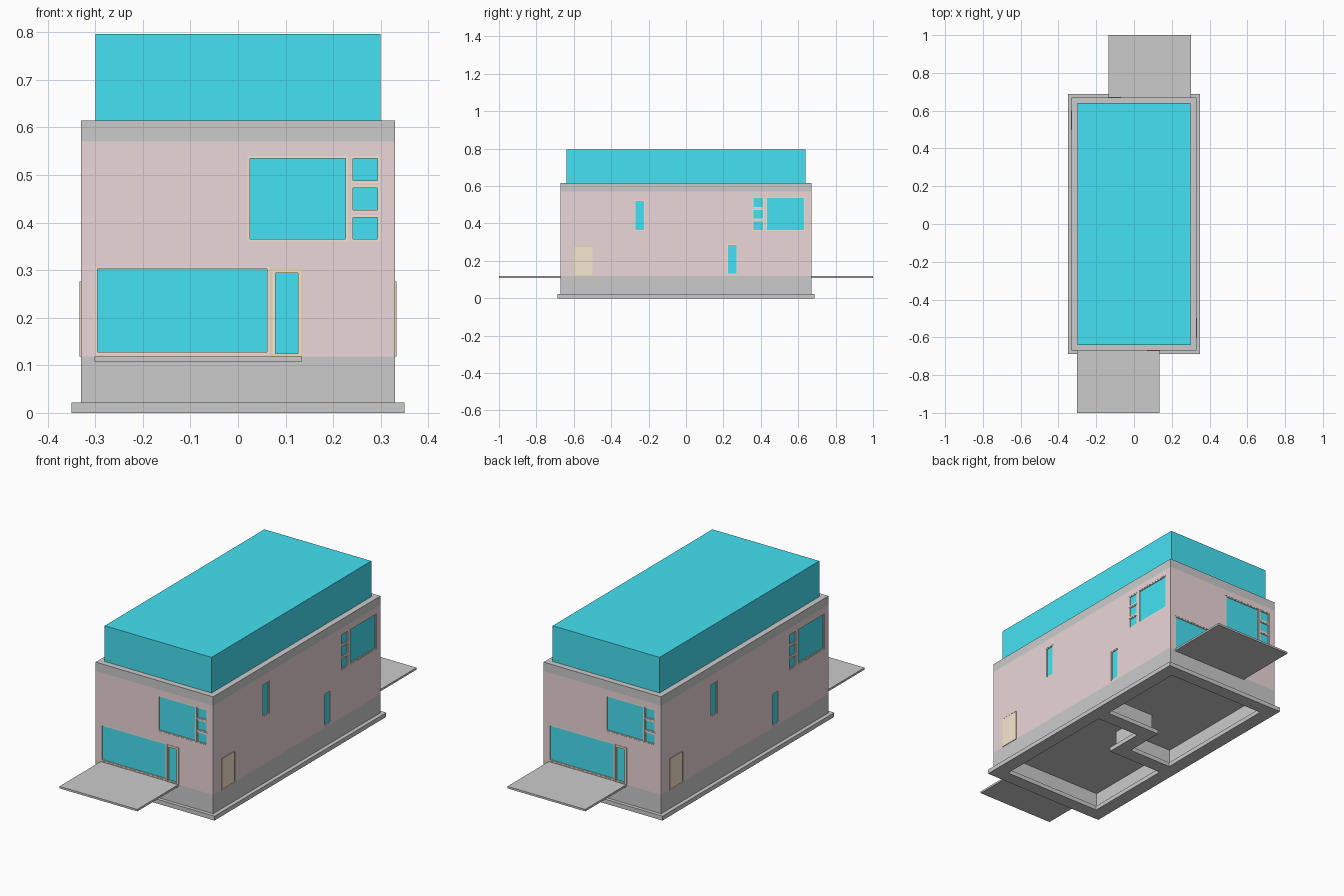
import bpy, bmesh

if "Cube" in bpy.data.objects:
    bpy.data.objects.remove(bpy.data.objects["Cube"])

W, D = 0.33, 0.67           # wall outer half sizes
WI, DI = 0.30, 0.64         # wall inner half sizes


def mat(name, rgb):
    m = bpy.data.materials.new(name)
    m.diffuse_color = (*rgb, 1)
    m.use_nodes = True
    m.node_tree.nodes["Principled BSDF"].inputs["Base Color"].default_value = m.diffuse_color
    return m


BLUE = mat("blue_glass", (0.06, 0.76, 0.90))
PINK = mat("pink_brick", (0.84, 0.68, 0.69))
FRAME = mat("frame_tan", (0.90, 0.78, 0.62))
DOOR = mat("door_tan", (0.92, 0.81, 0.62))
TRIM = mat("door_trim", (0.84, 0.69, 0.48))


def boxes(name, items, material=None):
    """One object from (x0, x1, y0, y1, z0, z1) boxes."""
    bm = bmesh.new()
    for x0, x1, y0, y1, z0, z1 in items:
        vs = bmesh.ops.create_cube(bm, size=1)["verts"]
        for v in vs:
            v.co = (x1 if v.co.x > 0 else x0, y1 if v.co.y > 0 else y0,
                    z1 if v.co.z > 0 else z0)
    me = bpy.data.meshes.new(name)
    bm.to_mesh(me)
    bm.free()
    ob = bpy.data.objects.new(name, me)
    bpy.context.collection.objects.link(ob)
    if material:
        me.materials.append(material)
    return ob


def ring(name, ox, oy, ix, iy, z0, z1, material=None):
    """Closed rectangular tube."""
    bm = bmesh.new()
    loops = [[bm.verts.new((sx * a, sy * b, z)) for sx, sy in ((-1, -1), (1, -1), (1, 1), (-1, 1))]
             for a, b, z in ((ox, oy, z0), (ox, oy, z1), (ix, iy, z1), (ix, iy, z0))]
    for k in range(4):
        a, b = loops[k], loops[(k + 1) % 4]
        for i in range(4):
            j = (i + 1) % 4
            bm.faces.new((a[i], a[j], b[j], b[i]))
    bmesh.ops.recalc_face_normals(bm, faces=bm.faces)
    me = bpy.data.meshes.new(name)
    bm.to_mesh(me)
    bm.free()
    ob = bpy.data.objects.new(name, me)
    bpy.context.collection.objects.link(ob)
    if material:
        me.materials.append(material)
    return ob


def both(items):
    """Add the half-turn copy of every box."""
    return items + [(-x1, -x0, -y1, -y0, z0, z1) for x0, x1, y0, y1, z0, z1 in items]


def on_wall(side, u0, u1, z0, z1, d0, d1):
    """Box on a facade; d is distance out from the wall face."""
    if side == "front":
        return (u0, u1, -D - d1, -D - d0, z0, z1)
    return (W + d0, W + d1, u0, u1, z0, z1)


def frame(side, u0, u1, z0, z1, t, d0, d1):
    return [on_wall(side, u0, u0 + t, z0, z1, d0, d1),
            on_wall(side, u1 - t, u1, z0, z1, d0, d1),
            on_wall(side, u0 + t, u1 - t, z0, z0 + t, d0, d1),
            on_wall(side, u0 + t, u1 - t, z1 - t, z1, d0, d1)]


# Footing and foundation with the stepped party wall
ring("footing", 0.35, 0.688, 0.28, 0.62, 0, 0.022)
boxes("party_footing", both([(0.035, 0.28, 0.067, 0.14, 0, 0.022)])
      + [(-0.035, 0.035, -0.14, 0.14, 0, 0.022)])
ring("foundation", W, D, WI, DI, 0.022, 0.118)
boxes("party_foundation", both([(0.015, WI, 0.088, 0.119, 0.022, 0.107)])
      + [(-0.015, 0.015, -0.119, 0.119, 0.022, 0.107)])
boxes("floor_slab", [(-WI, WI, -DI, DI, 0.107, 0.118)])

# Terraces at both ends
boxes("terraces", both([(-0.302, 0.135, -1.0, -D, 0.108, 0.118)]))

# Brick walls, parapet and roof volume
walls = ring("brick_walls", W, D, WI, DI, 0.118, 0.57, PINK)
ring("parapet", W, D, WI, DI, 0.57, 0.615)
boxes("roof_volume", [(-WI, WI, -DI, DI, 0.57, 0.796)], BLUE)

# Windows: side, u range, z range
rows = ((0.360, 0.416), (0.421, 0.478), (0.483, 0.540))
windows = [("front", -0.300, 0.066, 0.123, 0.307),
           ("front", 0.020, 0.231, 0.360, 0.540),
           ("right", 0.427, 0.637, 0.360, 0.540),
           ("right", -0.274, -0.220, 0.360, 0.526),
           ("right", 0.220, 0.274, 0.127, 0.291)]
windows += [("front", 0.237, 0.298, a, b) for a, b in rows]
windows += [("right", 0.355, 0.416, a, b) for a, b in rows]

cuts, frames, panes = [], [], []
for s, u0, u1, z0, z1 in windows:
    cuts.append(on_wall(s, u0, u1, z0, z1, -0.012, 0.01))
    frames += frame(s, u0, u1, z0, z1, 0.005, -0.012, -0.001)
    panes.append(on_wall(s, u0 + 0.005, u1 - 0.005, z0 + 0.005, z1 - 0.005, -0.012, -0.005))

# Glazed front doors
trim = frame("front", 0.068, 0.137, 0.118, 0.305, 0.005, -0.001, 0.002)
leaf = frame("front", 0.073, 0.132, 0.119, 0.300, 0.006, -0.012, 0.001)
cuts.append(on_wall("front", 0.073, 0.132, 0.119, 0.300, -0.012, 0.01))
panes.append(on_wall("front", 0.079, 0.126, 0.125, 0.294, -0.012, -0.005))

# Solid side doors
trim += frame("right", -0.602, -0.498, 0.118, 0.276, 0.003, -0.001, 0.003)
leaf.append(on_wall("right", -0.599, -0.501, 0.119, 0.273, -0.001, 0.002))

boxes("window_frames", both(frames), FRAME)
boxes("window_panes", both(panes), BLUE)
boxes("door_trim", both(trim), TRIM)
boxes("door_leaves", both(leaf), DOOR)

# Openings cut in the brick
cutter = boxes("opening_cutter", both(cuts))
cutter.hide_render = True
cutter.display_type = 'WIRE'
mod = walls.modifiers.new("openings", 'BOOLEAN')
mod.operation = 'DIFFERENCE'
mod.solver = 'EXACT'
mod.object = cutter
